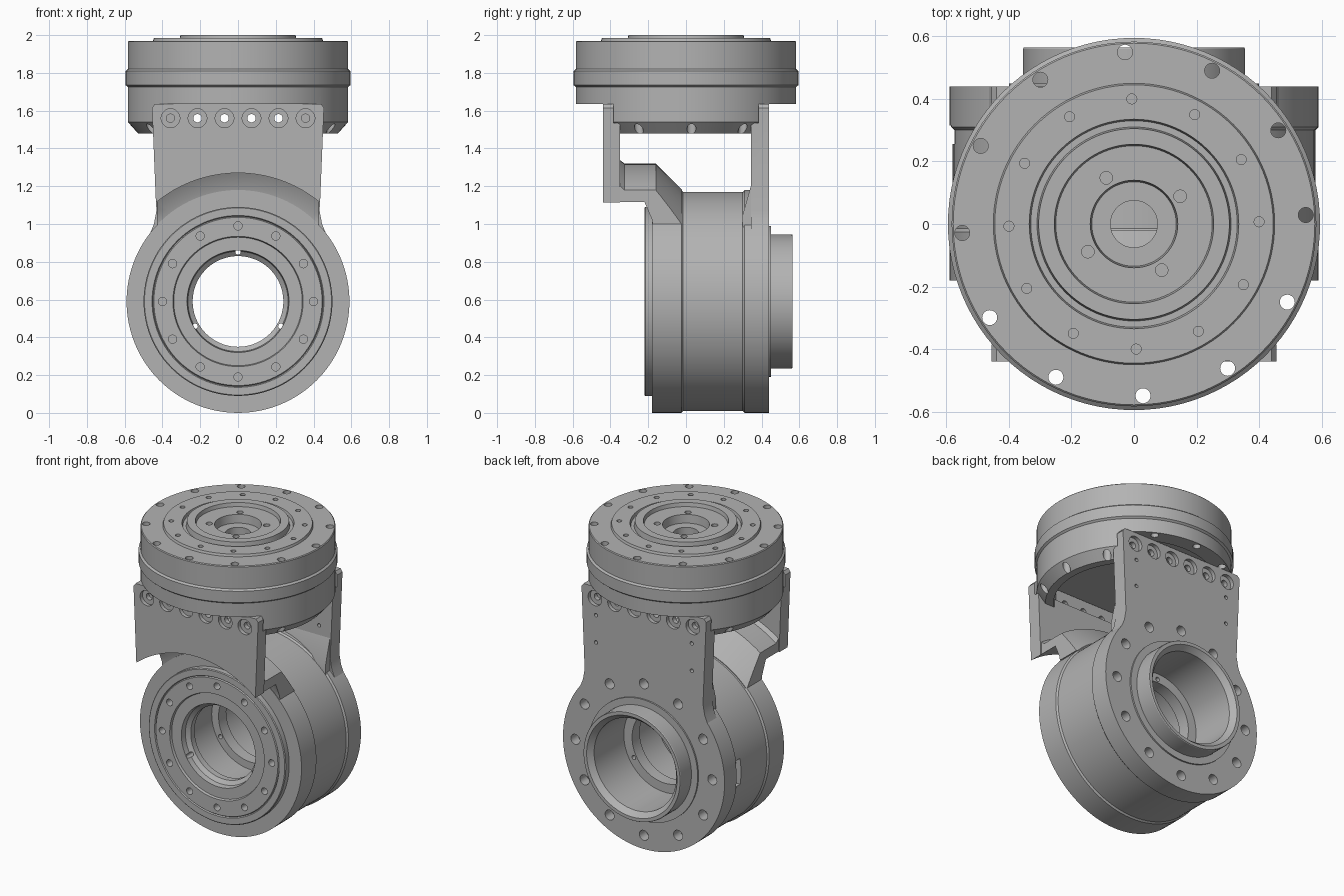
import bpy, bmesh, math
from mathutils import Matrix, Vector

cube = bpy.data.objects.get("Cube")
if cube:
    bpy.data.objects.remove(cube)

CZ = 0.59          # height of the horizontal joint axis
STEPS = 96

grey = bpy.data.materials.new("machined grey")
grey.use_nodes = True
color = (0.45, 0.45, 0.45, 1)
grey.diffuse_color = color
grey.node_tree.nodes["Principled BSDF"].inputs["Base Color"].default_value = color


def to_object(bm, name):
    bmesh.ops.recalc_face_normals(bm, faces=bm.faces[:])
    mesh = bpy.data.meshes.new(name)
    bm.to_mesh(mesh)
    bm.free()
    mesh.materials.append(grey)
    obj = bpy.data.objects.new(name, mesh)
    bpy.context.collection.objects.link(obj)
    return obj


def lathe(name, profile, axis):
    """Revolve a closed (radius, position) profile about the z axis or the joint axis."""
    bm = bmesh.new()
    if axis == 'z':
        pts, direction, cent = [(r, 0, p) for r, p in profile], (0, 0, 1), (0, 0, 0)
    else:
        pts, direction, cent = [(r, p, CZ) for r, p in profile], (0, 1, 0), (0, 0, CZ)
    vs = [bm.verts.new(p) for p in pts]
    es = [bm.edges.new((vs[i - 1], vs[i])) for i in range(len(vs))]
    bmesh.ops.spin(bm, geom=vs + es, axis=direction, cent=cent,
                   angle=2 * math.pi, steps=STEPS)
    bmesh.ops.remove_doubles(bm, verts=bm.verts[:], dist=1e-4)
    return to_object(bm, name)


def prism(name, outline, axis, lo, hi):
    """Extrude an outline along x (points are y, z) or along y (points are x, z)."""
    bm = bmesh.new()
    make = (lambda a, b: (lo, a, b)) if axis == 'x' else (lambda a, b: (a, lo, b))
    face = bm.faces.new([bm.verts.new(make(a, b)) for a, b in outline])
    new = bmesh.ops.extrude_face_region(bm, geom=[face])["geom"]
    shift = Vector((hi - lo, 0, 0)) if axis == 'x' else Vector((0, hi - lo, 0))
    bmesh.ops.translate(bm, vec=shift, verts=[g for g in new if isinstance(g, bmesh.types.BMVert)])
    return to_object(bm, name)


def box(name, x, y, z):
    return prism(name, [(x[0], z[0]), (x[1], z[0]), (x[1], z[1]), (x[0], z[1])], 'y', *y)


def drills(points, radius, axis, lo, hi, segments=20):
    """Cylinders along an axis; points are (x, y) for z and (x, z) for y."""
    bm = bmesh.new()
    mid = (lo + hi) / 2
    for a, b in points:
        if axis == 'z':
            m = Matrix.Translation((a, b, mid))
        else:
            m = Matrix.Translation((a, mid, b)) @ Matrix.Rotation(math.pi / 2, 4, 'X')
        bmesh.ops.create_cone(bm, cap_ends=True, segments=segments, radius1=radius,
                              radius2=radius, depth=hi - lo, matrix=m)
    return to_object(bm, "drill")


def ring(n, radius, offset=0, height=0):
    """Evenly spaced points; offset in degrees."""
    angles = [math.radians(offset) + 2 * math.pi * i / n for i in range(n)]
    return [(radius * math.cos(a), height + radius * math.sin(a)) for a in angles]


def cut(obj, cutter, operation='DIFFERENCE'):
    mod = obj.modifiers.new("cut", 'BOOLEAN')
    mod.operation, mod.solver, mod.object = operation, 'EXACT', cutter
    cutter.hide_render = True
    bpy.context.view_layer.objects.active = obj
    bpy.ops.object.modifier_apply(modifier=mod.name)
    bpy.data.objects.remove(cutter)


# Upper drive: stepped round body, hollow underneath
upper = lathe("upper_drive", [
    (.48, 1.48), (.53, 1.48), (.583, 1.54), (.583, 1.725), (.595, 1.735), (.595, 1.81),
    (.583, 1.82), (.583, 1.965), (.578, 1.97), (.45, 1.97), (.445, 1.985), (.335, 1.985),
    (.33, 1.965), (.31, 1.965), (.305, 2.0), (.255, 2.0), (.25, 1.975), (.14, 1.975),
    (.135, 1.92), (.075, 1.92), (.075, 1.64), (.48, 1.64)], 'z')
# flats where the two arms bolt on
for s in (-1, 1):
    cut(upper, box("flat", (-.8, .8), sorted((s * .385, s * .8)), (1.4, 1.635)))
cut(upper, drills(ring(12, .55, 3), .024, 'z', 1.4, 2.1))
cut(upper, drills(ring(12, .4, 1), .016, 'z', 1.93, 2.1))
cut(upper, drills(ring(4, .172, 31), .02, 'z', 1.93, 2.1))

# Lower housing: stepped body around the horizontal axis with an open bore
housing = lathe("lower_housing", [
    (.5, -.215), (.495, -.22), (.455, -.22), (.45, -.212), (.445, -.22), (.345, -.22),
    (.34, -.205), (.27, -.205), (.265, -.17), (.24, -.15), (.24, -.11), (.29, -.11),
    (.29, .14), (.24, .14), (.24, .22), (.3, .22), (.3, .53), (.33, .565), (.352, .565),
    (.355, .56), (.355, .45), (.4, .45), (.4, .44), (.59, .44), (.59, .31), (.58, .3),
    (.58, -.015), (.59, -.025), (.59, -.18), (.5, -.18)], 'y')
cut(housing, drills(ring(12, .4, 0, CZ), .022, 'y', -.3, -.17))
cut(housing, drills(ring(12, .5, 0, CZ), .033, 'y', .37, .5))
cut(housing, drills(ring(3, .262, 90, CZ), .014, 'y', -.2, .23))
cut(housing, box("slot", (-.7, -.545), (.255, .315), (.51, .68)))

# Shared arm features
bolt_row = [(-.3575 + .143 * i, 1.56) for i in range(6)]
arm_top = [(.455, 1.615), (.44, 1.635), (-.44, 1.635), (-.455, 1.615)]


def finish_arm(arm, side):
    """Thin the top of an arm plate and drill its counterbored bolt row."""
    inner = sorted((side * .385, side * .3))
    cut(arm, box("step", (-.6, .6), inner, (1.535, 1.7)))
    cut(arm, drills(bolt_row, .05, 'y', *sorted((side * .415, side * .5))))
    cut(arm, drills(bolt_row, .022, 'y', *sorted((side * .3, side * .5))))


# Front arm: plate with an arched lower edge
front = prism("front_arm", [(-.43, 1.0), (.43, 1.0)] + arm_top, 'y', -.44, -.35)
arch = lathe("arch", [(.3, -.6), (.68, -.6), (.68, -.2), (.3, -.2)], 'y')
cut(front, arch)
finish_arm(front, -1)

# Curved shelf joining the front arm to the housing
shelf = lathe("front_arm_shelf", [
    (.68, -.352), (.68, -.22), (.61, -.18), (.55, -.17), (.55, -.02), (.59, -.02),
    (.73, -.16), (.73, -.325), (.75, -.352)], 'y')
cut(shelf, box("shelf_limits", (-.43, .43), (-.6, .2), (1.0, 1.5)), 'INTERSECT')

# Back arm: flat plate flaring into the housing flange
back = prism("back_arm", [(-.4, .96), (.4, .96), (.47, .94), (.445, 1.0), (.432, 1.07)]
             + arm_top + [(-.432, 1.07), (-.445, 1.0), (-.47, .94)], 'y', .345, .44)
finish_arm(back, 1)
cut(back, drills(ring(12, .5, 0, CZ), .033, 'y', .37, .5))
cut(back, drills([(x, z) for x in (-.35, .35) for z in (1.27, 1.45)], .012, 'y', .3, .5))

# Sloped foot between back arm and housing
prism("back_arm_foot", [(.346, 1.21), (.3, 1.05), (.3, .98), (.36, .98), (.36, 1.21)],
      'x', -.43, .43)

# Smooth round walls while keeping machined edges crisp
bpy.ops.object.select_all(action='DESELECT')
for obj in bpy.context.scene.objects:
    if obj.type == 'MESH':
        obj.select_set(True)
        bpy.context.view_layer.objects.active = obj
bpy.ops.object.shade_smooth_by_angle(angle=math.radians(25))
